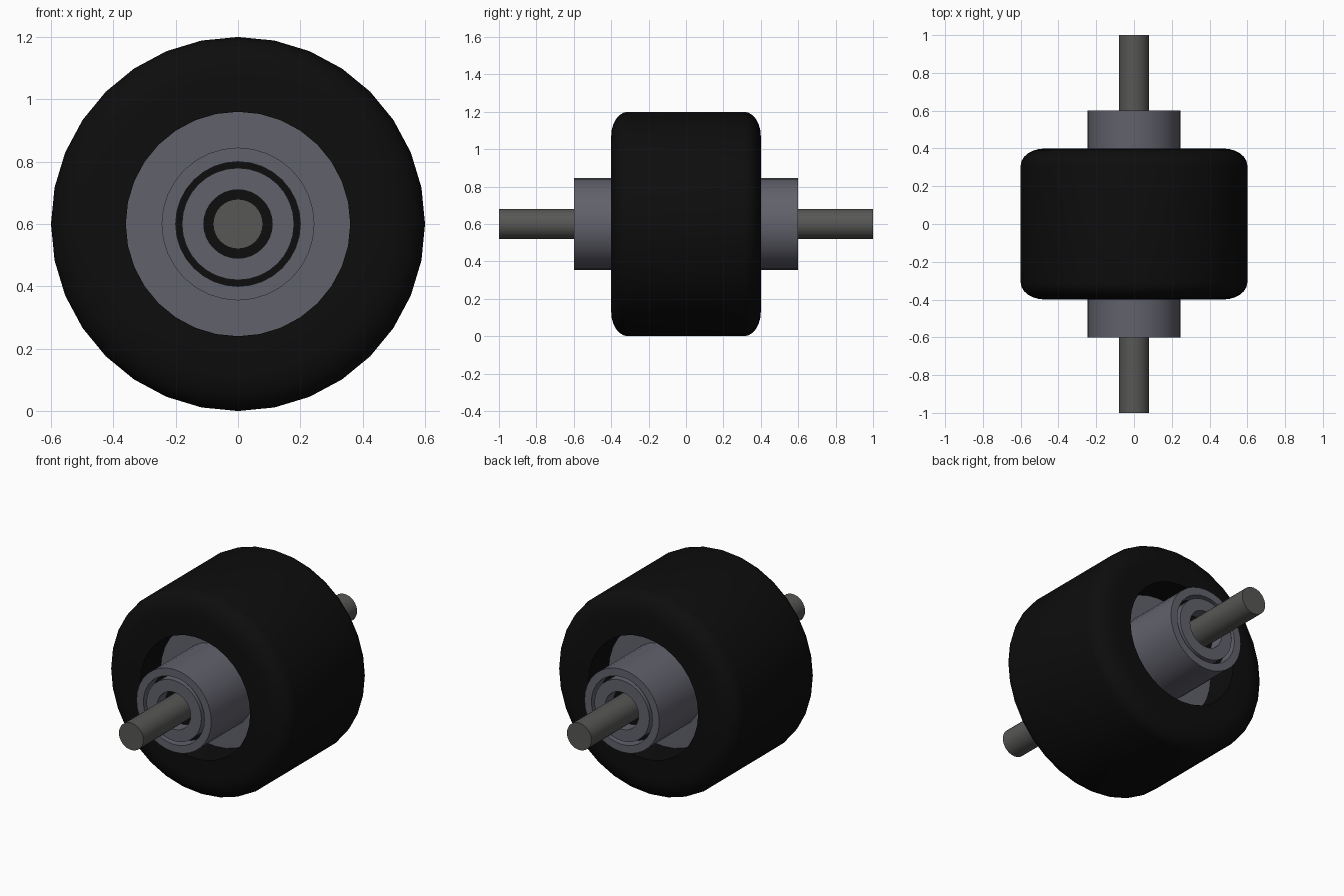
import bpy, bmesh, math

if "Cube" in bpy.data.objects:
    bpy.data.objects.remove(bpy.data.objects["Cube"])

SEG = 32
CZ = 0.6


def material(name, color):
    m = bpy.data.materials.new(name)
    m.diffuse_color = (*color, 1.0)
    m.use_nodes = True
    m.node_tree.nodes["Principled BSDF"].inputs["Base Color"].default_value = m.diffuse_color
    return m


RUBBER = material("black_rubber", (0.004, 0.004, 0.004))
METAL = material("hub_metal", (0.12, 0.12, 0.15))
STEEL = material("axle_steel", (0.095, 0.095, 0.092))


def lathe(name, profile, mat):
    """Spin a closed (radius, y) outline around the axle line."""
    bm = bmesh.new()
    rings = []
    for i in range(SEG):
        a = 2 * math.pi * i / SEG
        rings.append([bm.verts.new((r * math.cos(a), y, CZ + r * math.sin(a)))
                      for r, y in profile])
    n = len(profile)
    for i in range(SEG):
        a, b = rings[i], rings[(i + 1) % SEG]
        for j in range(n):
            k = (j + 1) % n
            bm.faces.new((a[j], a[k], b[k], b[j]))
    # Close solid parts whose outline touches the axis
    bmesh.ops.remove_doubles(bm, verts=bm.verts, dist=1e-5)
    bmesh.ops.recalc_face_normals(bm, faces=bm.faces)
    mesh = bpy.data.meshes.new(name)
    bm.to_mesh(mesh)
    bm.free()
    mesh.materials.append(mat)
    ob = bpy.data.objects.new(name, mesh)
    bpy.context.collection.objects.link(ob)
    bpy.ops.object.select_all(action='DESELECT')
    ob.select_set(True)
    bpy.context.view_layer.objects.active = ob
    bpy.ops.object.shade_smooth_by_angle(angle=math.radians(30))
    return ob


def tube(name, r_in, r_out, y0, y1, mat):
    return lathe(name, [(r_in, y0), (r_out, y0), (r_out, y1), (r_in, y1)], mat)


def rod(name, r, y0, y1, mat):
    bpy.ops.mesh.primitive_cylinder_add(vertices=SEG, radius=r, depth=y1 - y0,
                                        location=(0, (y0 + y1) / 2, CZ),
                                        rotation=(math.pi / 2, 0, 0))
    ob = bpy.context.object
    ob.name = name
    ob.data.materials.append(mat)
    bpy.ops.object.shade_smooth_by_angle(angle=math.radians(30))
    return ob


# Tyre: wide band with rounded outer shoulders
shoulder = [(0.47 + 0.13 * math.sin(t), 0.31 + 0.09 * math.cos(t))
            for t in (math.pi / 2 * i / 6 for i in range(7))]
half = [(0.36, 0.4)] + shoulder
lathe("tyre", half + [(r, -y) for r, y in reversed(half)], RUBBER)

# Recessed wheel disc and the hub sleeve through it
tube("wheel_disc", 0.24, 0.36, -0.21, 0.21, METAL)
tube("hub_sleeve", 0.20, 0.245, -0.6, 0.6, METAL)

# Bearing inner race and dark seal at each end
for side, name in ((-1, "front"), (1, "back")):
    y0, y1 = sorted((side * 0.6, side * 0.4))
    tube(name + "_bearing_race", 0.11, 0.18, y0, y1, METAL)
    y0, y1 = sorted((side * 0.52, side * 0.4))
    tube(name + "_outer_seal", 0.18, 0.20, y0, y1, RUBBER)
    tube(name + "_inner_seal", 0.08, 0.11, y0, y1, RUBBER)

# Axle
rod("axle", 0.08, -1.0, 1.0, STEEL)
